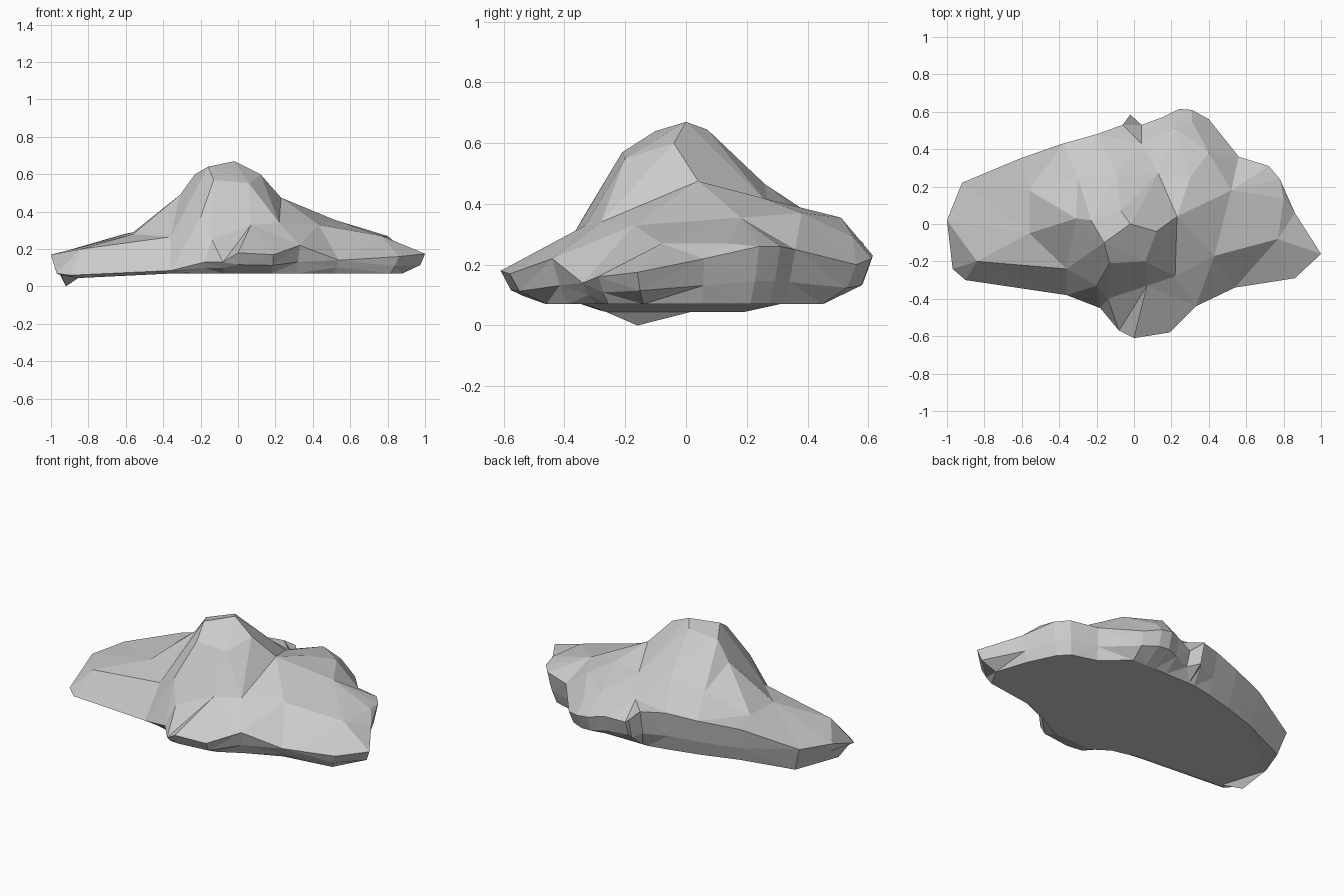
import bpy, bmesh
from mathutils import Vector
from mathutils.geometry import delaunay_2d_cdt

# Rim of the rock, counter-clockwise from the front spur (x, y, z)
RIM = [
    (0, -.61, .18), (.19, -.58, .17), (.33, -.44, .22), (.54, -.34, .14),
    (.86, -.29, .16), (1, -.16, .175), (.86, .06, .22), (.78, .24, .26),
    (.72, .31, .26), (.56, .36, .25), (.40, .56, .20), (.31, .61, .22),
    (.24, .615, .23), (.15, .57, .24), (.04, .53, .22), (-.02, .585, .27),
    (-.06, .53, .31), (-.20, .48, .32), (-.38, .43, .30), (-.61, .35, .28),
    (-.92, .22, .19), (-1, .02, .17), (-.97, -.24, .07), (-.90, -.30, .06),
    (-.36, -.38, .085), (-.18, -.45, .13), (-.08, -.57, .13),
]

# Peaks, shoulders and hollows of the upper surface (x, y, z)
RELIEF = [
    (-.02, 0, .67), (-.16, -.10, .64), (-.23, .02, .60), (-.07, .07, .645),
    (.12, -.04, .60), (-.13, -.21, .57), (.06, -.20, .55),
    (-.20, -.33, .37), (.07, -.33, .33), (.22, -.28, .34),
    (-.31, .03, .49), (-.36, -.24, .265), (-.14, -.40, .25), (-.84, -.20, .20),
    (-.56, -.05, .28), (-.56, .18, .29), (-.30, .25, .39),
    (-.09, .26, .465), (.13, .27, .40), (.04, .43, .32),
    (.23, .04, .475), (.30, .25, .42), (.22, .51, .355), (.31, .55, .29),
    (.40, .38, .37), (.52, .18, .355), (.43, -.17, .33), (.77, -.08, .27),
    (.80, .14, .27),
]

bm = bmesh.new()

# Upper surface: triangulate the relief inside the rim
pts = [Vector(p) for p in RIM + RELIEF]
n = len(RIM)
verts = [bm.verts.new(p) for p in pts]
flat, _, tris, source, _, _ = delaunay_2d_cdt(
    [p.xy for p in pts], [], [list(range(n))], 1, 1e-5)
for tri in tris:
    bm.faces.new([verts[source[i][0]] for i in tri])


# Undercut sides: a middle ring and a base ring drawn in below the rim
def middle(x, y, z):
    return x * .975, y * .945, min(.05 + .37 * z, z - .01)


def base(x, y, z):
    y = max(-.46, min(.45, y * .88))
    if x < -.95 and y < 0:
        return -.92, -.16, 0
    return max(-.94, min(.88, x * .95)), y, .045 if x < -.85 else min(.07, z - .015)


rings = [verts[:n]] + [[bm.verts.new(f(*p)) for p in RIM] for f in (middle, base)]
for upper, lower in zip(rings, rings[1:]):
    for i in range(n):
        j = (i + 1) % n
        bm.faces.new((upper[i], lower[i], lower[j], upper[j]))

# Underside
bm.faces.new(rings[-1])
bmesh.ops.triangulate(bm, faces=bm.faces[:])
bmesh.ops.recalc_face_normals(bm, faces=bm.faces[:])

mesh = bpy.data.meshes.new("rock")
bm.to_mesh(mesh)
bm.free()
rock = bpy.data.objects.new("rock", mesh)
bpy.context.collection.objects.link(rock)
